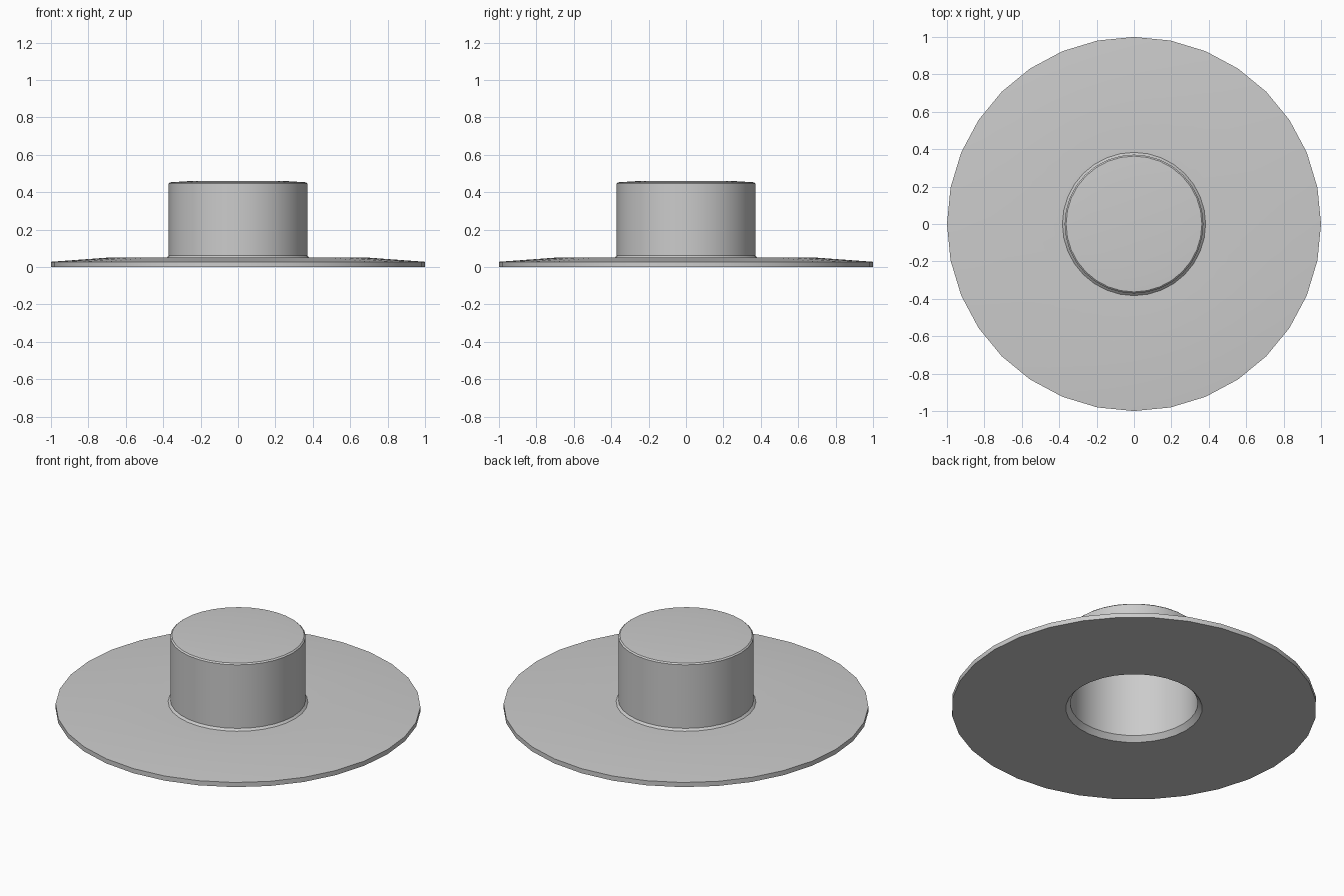
import bpy
import math

cube = bpy.data.objects.get("Cube")
if cube:
    bpy.data.objects.remove(cube, do_unlink=True)

SIDES = 32

grey = bpy.data.materials.new("light_grey")
grey.use_nodes = True
colour = (0.6, 0.6, 0.6, 1)
grey.diffuse_color = colour
grey.node_tree.nodes["Principled BSDF"].inputs["Base Color"].default_value = colour


def lathe(name, profile):
    """Spin a (radius, height) profile around z; a zero radius closes it with a point."""
    verts, rings, faces = [], [], []
    for r, z in profile:
        count = SIDES if r > 0 else 1
        start = len(verts)
        for i in range(count):
            a = math.tau * i / SIDES
            verts.append((r * math.cos(a), r * math.sin(a), z))
        rings.append([start + i % count for i in range(SIDES)])
    for low, high in zip(rings, rings[1:]):
        for i in range(SIDES):
            j = (i + 1) % SIDES
            loop = [low[i], low[j], high[j], high[i]]
            faces.append(list(dict.fromkeys(loop)))
    mesh = bpy.data.meshes.new(name)
    mesh.from_pydata(verts, [], faces)
    mesh.materials.append(grey)
    obj = bpy.data.objects.new(name, mesh)
    bpy.context.collection.objects.link(obj)
    bpy.ops.object.select_all(action="DESELECT")
    obj.select_set(True)
    bpy.context.view_layer.objects.active = obj
    bpy.ops.object.shade_smooth_by_angle(angle=math.radians(30))
    return obj


# One shell: inner roof, inner wall, flared opening, brim, crown wall, domed top
lathe("hat", [
    (0, 0.43), (0.35, 0.43), (0.35, 0.03), (0.374, 0),
    (1, 0), (1, 0.028), (0.7, 0.05), (0.383, 0.05),
    (0.371, 0.062), (0.371, 0.446), (0.363, 0.453), (0.25, 0.46), (0, 0.46),
])
